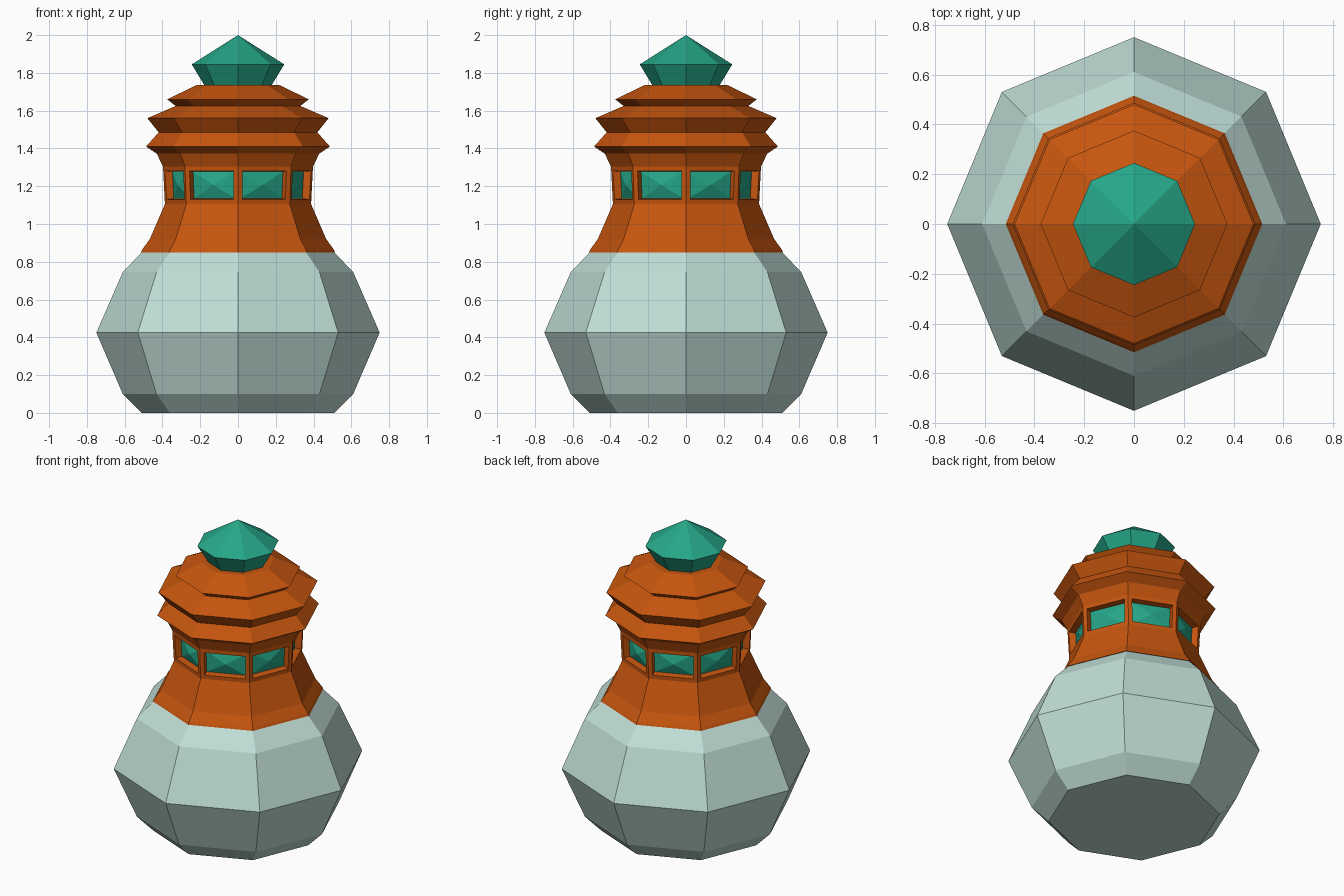
import bpy, bmesh, math

if "Cube" in bpy.data.objects:
    bpy.data.objects.remove(bpy.data.objects["Cube"])

SIDES = 8


def material(name, rgb):
    m = bpy.data.materials.new(name)
    m.diffuse_color = (*rgb, 1.0)
    m.use_nodes = True
    m.node_tree.nodes["Principled BSDF"].inputs["Base Color"].default_value = m.diffuse_color
    return m


PALE = material("pale_mint", (0.53, 0.73, 0.68))
ORANGE = material("burnt_orange", (0.57, 0.092, 0.0045))
TEAL = material("teal_green", (0.019, 0.385, 0.25))


def lathe(profile):
    """Closed eight-sided solid from (radius, z) points; corners lie on the axes."""
    bm = bmesh.new()
    rings = []
    for r, z in profile:
        if r == 0:
            rings.append([bm.verts.new((0, 0, z))] * SIDES)
        else:
            rings.append([bm.verts.new((r * math.cos(math.tau * i / SIDES),
                                        r * math.sin(math.tau * i / SIDES), z))
                          for i in range(SIDES)])
    for low, high in zip(rings, rings[1:]):
        for i in range(SIDES):
            j = (i + 1) % SIDES
            corners = [low[i], low[j], high[j], high[i]]
            bm.faces.new(list(dict.fromkeys(corners)))
    bm.faces.new(rings[0][::-1])
    if profile[-1][0] > 0:
        bm.faces.new(rings[-1])
    bmesh.ops.recalc_face_normals(bm, faces=bm.faces[:])
    return bm


def finish(bm, name, *mats):
    mesh = bpy.data.meshes.new(name)
    bm.to_mesh(mesh)
    bm.free()
    for m in mats:
        mesh.materials.append(m)
    ob = bpy.data.objects.new(name, mesh)
    bpy.context.collection.objects.link(ob)
    return ob


# Round pale base
finish(lathe([(0.51, 0), (0.61, 0.10), (0.75, 0.425), (0.61, 0.745), (0.505, 0.855)]),
       "base_body", PALE)

# Orange tower: skirt, window wall and three stacked eaves
WALL_LOW, WALL_HIGH = 1.105, 1.305
tower = lathe([(0.515, 0.85), (0.507, 0.865), (0.467, 0.92), (0.387, WALL_LOW),
               (0.397, WALL_HIGH), (0.43, 1.372), (0.487, 1.41), (0.42, 1.485),
               (0.48, 1.56), (0.33, 1.625), (0.375, 1.66), (0.22, 1.735)])

# Recessed windows with faceted gem panes, cut into each wall face
tower.normal_update()
panes = [f for f in tower.faces
         if WALL_LOW < f.calc_center_median().z < WALL_HIGH and len(f.verts) == 4]
bmesh.ops.inset_individual(tower, faces=panes, thickness=0.025, use_even_offset=True)
bmesh.ops.inset_individual(tower, faces=panes, thickness=0.004, depth=-0.04,
                           use_even_offset=True)
gems = bmesh.ops.poke(tower, faces=panes, offset=0.025)["faces"]
for f in gems:
    f.material_index = 1
finish(tower, "tower_with_windows", ORANGE, TEAL)

# Teal jewel on top
finish(lathe([(0.175, 1.73), (0.245, 1.845), (0, 2.0)]), "top_jewel", TEAL)
